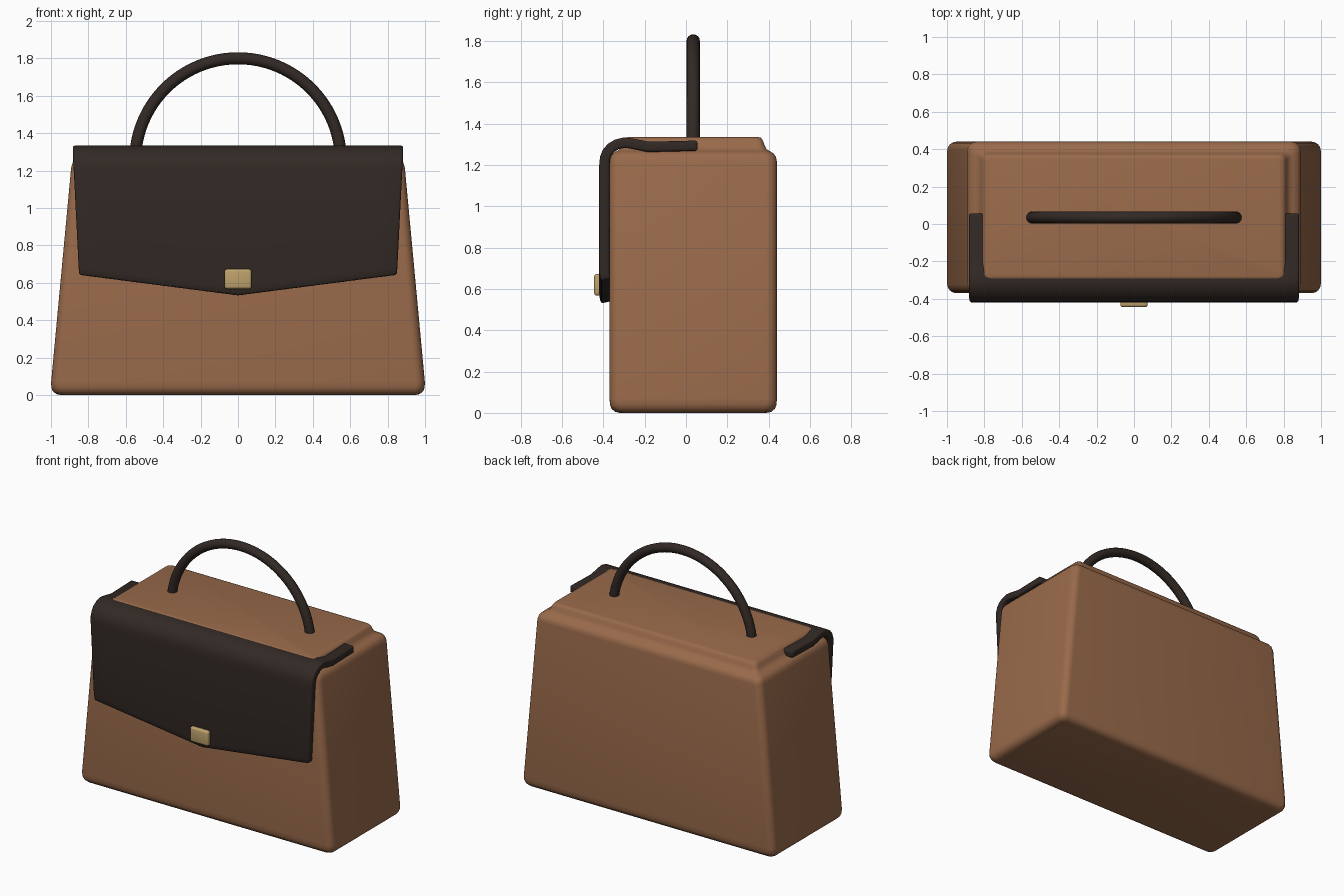
import bpy, bmesh, math

if "Cube" in bpy.data.objects:
    bpy.data.objects.remove(bpy.data.objects["Cube"])


def material(name, rgb):
    m = bpy.data.materials.new(name)
    m.diffuse_color = (*rgb, 1)
    m.use_nodes = True
    m.node_tree.nodes["Principled BSDF"].inputs["Base Color"].default_value = m.diffuse_color
    return m


tan = material("tan_leather", (0.32, 0.145, 0.07))
dark = material("dark_leather", (0.032, 0.022, 0.018))
gold = material("gold_metal", (0.52, 0.36, 0.15))


def add(name, bm, mat, angle=40):
    bmesh.ops.recalc_face_normals(bm, faces=bm.faces[:])
    me = bpy.data.meshes.new(name)
    bm.to_mesh(me)
    bm.free()
    ob = bpy.data.objects.new(name, me)
    bpy.context.collection.objects.link(ob)
    me.materials.append(mat)
    bpy.ops.object.select_all(action='DESELECT')
    ob.select_set(True)
    bpy.context.view_layer.objects.active = ob
    bpy.ops.object.shade_smooth_by_angle(angle=math.radians(angle))
    return ob


def rounded_ring(bm, hx, hy, z, r, cy=0.035, n=6):
    ring = []
    for k, (sx, sy) in enumerate([(1, 1), (-1, 1), (-1, -1), (1, -1)]):
        for i in range(n + 1):
            a = math.pi / 2 * (k + i / n)
            ring.append(bm.verts.new((sx * (hx - r) + r * math.cos(a),
                                      cy + sy * (hy - r) + r * math.sin(a), z)))
    return ring


def bridge(bm, a, b):
    n = len(a)
    for i in range(n):
        bm.faces.new((a[i], a[(i + 1) % n], b[(i + 1) % n], b[i]))


# Body: tapered rounded box with a stepped, raised top (half x, half y, z, corner radius)
bm = bmesh.new()
levels = [(0.95, 0.355, 0.0, 0.03), (0.972, 0.378, 0.005, 0.04), (0.99, 0.395, 0.02, 0.05),
          (0.998, 0.403, 0.04, 0.05), (0.999, 0.405, 0.07, 0.05),
          (0.892, 0.405, 1.215, 0.05), (0.885, 0.400, 1.24, 0.05), (0.872, 0.387, 1.257, 0.045),
          (0.850, 0.370, 1.267, 0.04), (0.832, 0.356, 1.275, 0.035), (0.818, 0.345, 1.295, 0.035),
          (0.809, 0.337, 1.318, 0.03), (0.798, 0.328, 1.331, 0.03), (0.780, 0.315, 1.335, 0.025)]
rings = [rounded_ring(bm, *l) for l in levels]
for a, b in zip(rings, rings[1:]):
    bridge(bm, a, b)
bm.faces.new(rings[0])
bm.faces.new(rings[-1])
add("body", bm, tan, 60)

# Flap: sheet folded over the front edge, with a shallow pointed lower hem
bm = bmesh.new()
profile = [(-0.42, 1.0), (-0.42, 1.2), (-0.416, 1.24), (-0.402, 1.274), (-0.378, 1.302),
           (-0.345, 1.322), (-0.30, 1.333), (-0.26, 1.328), (-0.18, 1.312), (0.055, 1.318)]
cols = 16
grid = []
for i in range(cols + 1):
    t = 2 * i / cols - 1
    hem = 0.53 + 0.11 * abs(t)
    col = [bm.verts.new((0.85 * t, -0.412, hem)), bm.verts.new((0.852 * t, -0.42, hem + 0.04))]
    for y, z in profile:
        hx = 0.85 + 0.033 * min(1, (z - 0.64) / 0.66)
        col.append(bm.verts.new((hx * t, y, z)))
    grid.append(col)
for a, b in zip(grid, grid[1:]):
    for j in range(len(a) - 1):
        bm.faces.new((a[j], b[j], b[j + 1], a[j + 1]))
flap = add("flap", bm, dark)
# make the sheet face outward so its thickness grows toward the body
if flap.data.polygons[0].normal.y > 0:
    flap.data.flip_normals()
mod = flap.modifiers.new("thickness", 'SOLIDIFY')
mod.thickness = 0.05
mod.offset = -1
mod = flap.modifiers.new("soft_edges", 'BEVEL')
mod.width = 0.012
mod.segments = 3
mod.limit_method = 'ANGLE'
mod.angle_limit = math.radians(50)

# Handle: round tube swept along a half circle
bm = bmesh.new()
R, r, sides, steps = 0.55, 0.032, 16, 48
rings = []
for i in range(steps + 1):
    a = math.pi * i / steps
    rings.append([bm.verts.new(((R + r * math.cos(b)) * math.cos(a), 0.035 + r * math.sin(b),
                                1.25 + (R + r * math.cos(b)) * math.sin(a)))
                  for b in (2 * math.pi * k / sides for k in range(sides))])
for a, b in zip(rings, rings[1:]):
    bridge(bm, a, b)
bm.faces.new(rings[0])
bm.faces.new(rings[-1])
add("handle", bm, dark)

# Clasp: small bevelled plate at the flap point
bm = bmesh.new()
bmesh.ops.create_cube(bm, size=1)
for v in bm.verts:
    v.co = (v.co.x * 0.146, -0.42 + v.co.y * 0.05, 0.62 + v.co.z * 0.106)
bmesh.ops.bevel(bm, geom=bm.edges[:], offset=0.014, segments=3, profile=0.5, affect='EDGES')
add("clasp", bm, gold)
